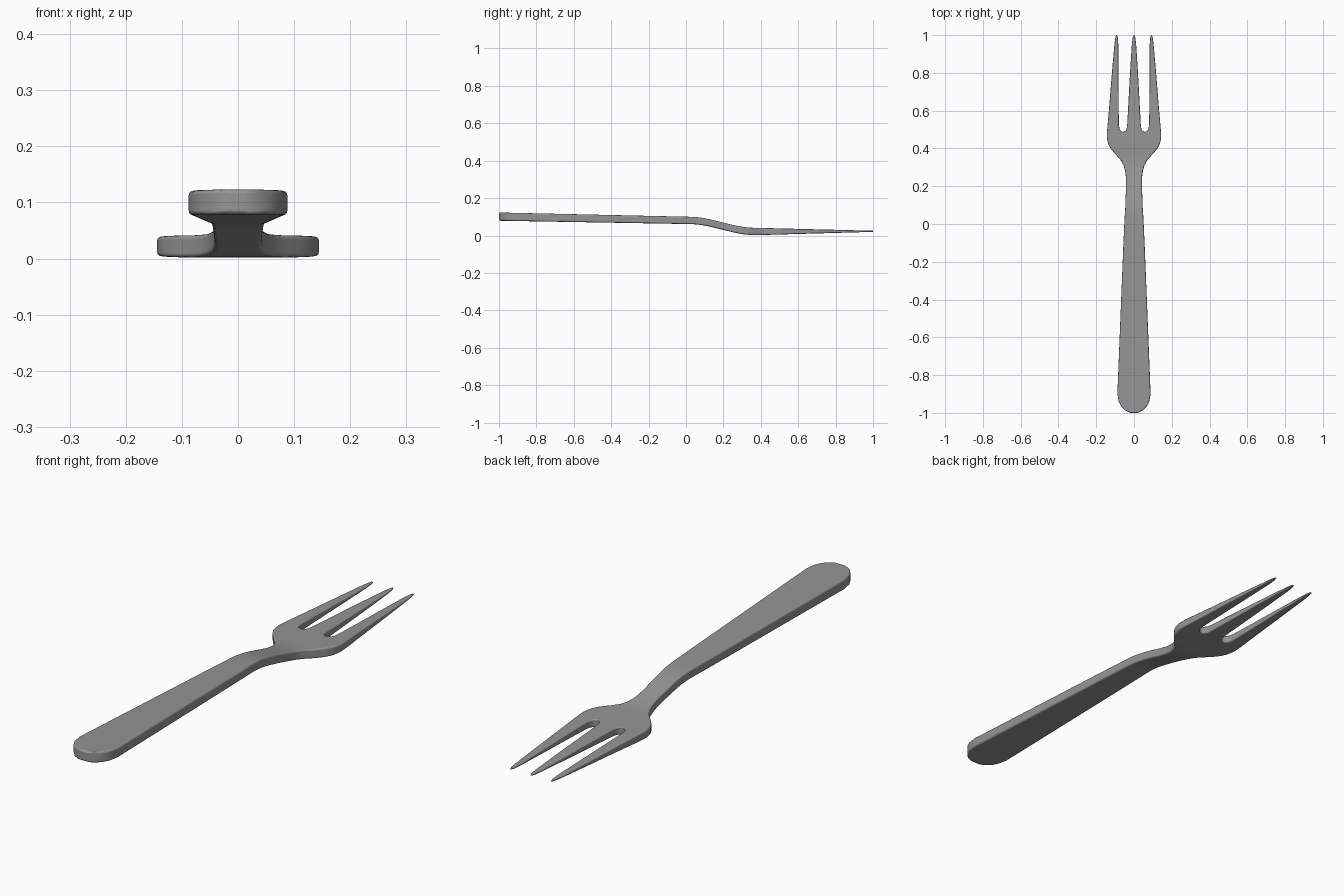
import bpy, bmesh

if "Cube" in bpy.data.objects:
    bpy.data.objects.remove(bpy.data.objects["Cube"])

# Body outline: (y, half width) from the handle end to the root of the tines
body = [(-1, .02), (-.985, .05), (-.965, .068), (-.94, .081), (-.9, .088),
        (-.6, .076), (-.3, .064), (-.1, .056), (.03, .05), (.06, .048),
        (.09, .046), (.12, .045), (.15, .044), (.18, .043), (.21, .042),
        (.25, .043), (.28, .047), (.31, .055), (.335, .068), (.36, .09),
        (.38, .108), (.4, .124), (.42, .135), (.44, .141), (.46, .144), (.487, .143)]
# Tines: (y, middle half width, outer tine inner x, outer tine outer x)
tines = [(.487, .4 * .143, .4 * .143, .143), (.493, .045, .069, .1425),
         (.505, .039, .077, .1415), (.525, .036, .080, .140),
         (.6, .032, .081, .133), (.8, .021, .082, .117), (.95, .0115, .083, .104),
         (.985, .0075, .0855, .0995), (1, .0025, .090, .095)]


def thickness(y):
    if y < 0:
        return .039 - .005 * y
    return .039 if y < .38 else .039 - .033 * (y - .38) / .62


def mid_height(y):
    t = min(max((y - .03) / .34, 0), 1)
    s = t * t * (3 - 2 * t)
    return (.081 - .02 * y) * (1 - s) + (.0215 + .0015 * max(y - .38, 0)) * s


# Collect the flat quads of the plan shape
cells = []


def strip(rows):
    for (y0, a0, b0), (y1, a1, b1) in zip(rows, rows[1:]):
        cells.append([(a0, y0), (b0, y0), (b1, y1), (a1, y1)])


for lo, hi in ((-1, -.4), (-.4, .4), (.4, 1)):
    strip([(y, lo * w, hi * w) for y, w in body])
strip([(y, -m, m) for y, m, a, b in tines])
strip([(y, a, b) for y, m, a, b in tines])
strip([(y, -b, -a) for y, m, a, b in tines])

# Top and bottom skins, then the side wall
bm = bmesh.new()
weight = bm.edges.layers.float.new("bevel_weight_edge")
verts = {}


def vert(p, side):
    key = (round(p[0], 5), round(p[1], 5), side)
    if key not in verts:
        z = mid_height(p[1]) + side * thickness(p[1]) / 2
        verts[key] = bm.verts.new((p[0], p[1], z))
    return verts[key]


for c in cells:
    bm.faces.new([vert(p, 1) for p in c])
    bm.faces.new([vert(p, -1) for p in reversed(c)])
partner = {v: verts[(k[0], k[1], -k[2])] for k, v in verts.items()}
tops = {v for k, v in verts.items() if k[2] == 1}
rim = [e for e in bm.edges if e.is_boundary]
for e in rim:
    a, b = e.verts
    if a in tops:
        bm.faces.new((a, b, partner[b], partner[a]))
bmesh.ops.recalc_face_normals(bm, faces=bm.faces[:])

# Rim rounding follows the thickness
for e in rim:
    y = (e.verts[0].co.y + e.verts[1].co.y) / 2
    e[weight] = min(1, thickness(y) / .039)
for f in bm.faces:
    f.smooth = True

mesh = bpy.data.meshes.new("fork")
bm.to_mesh(mesh)
bm.free()
fork = bpy.data.objects.new("fork", mesh)
bpy.context.collection.objects.link(fork)

bevel = fork.modifiers.new("rounded_rim", "BEVEL")
bevel.limit_method = "WEIGHT"
bevel.width = .008
bevel.segments = 3
bevel.use_clamp_overlap = False
bevel.harden_normals = True

# Grey metal
metal = bpy.data.materials.new("grey metal")
metal.diffuse_color = (.3, .3, .3, 1)
metal.use_nodes = True
metal.node_tree.nodes["Principled BSDF"].inputs["Base Color"].default_value = metal.diffuse_color
mesh.materials.append(metal)
